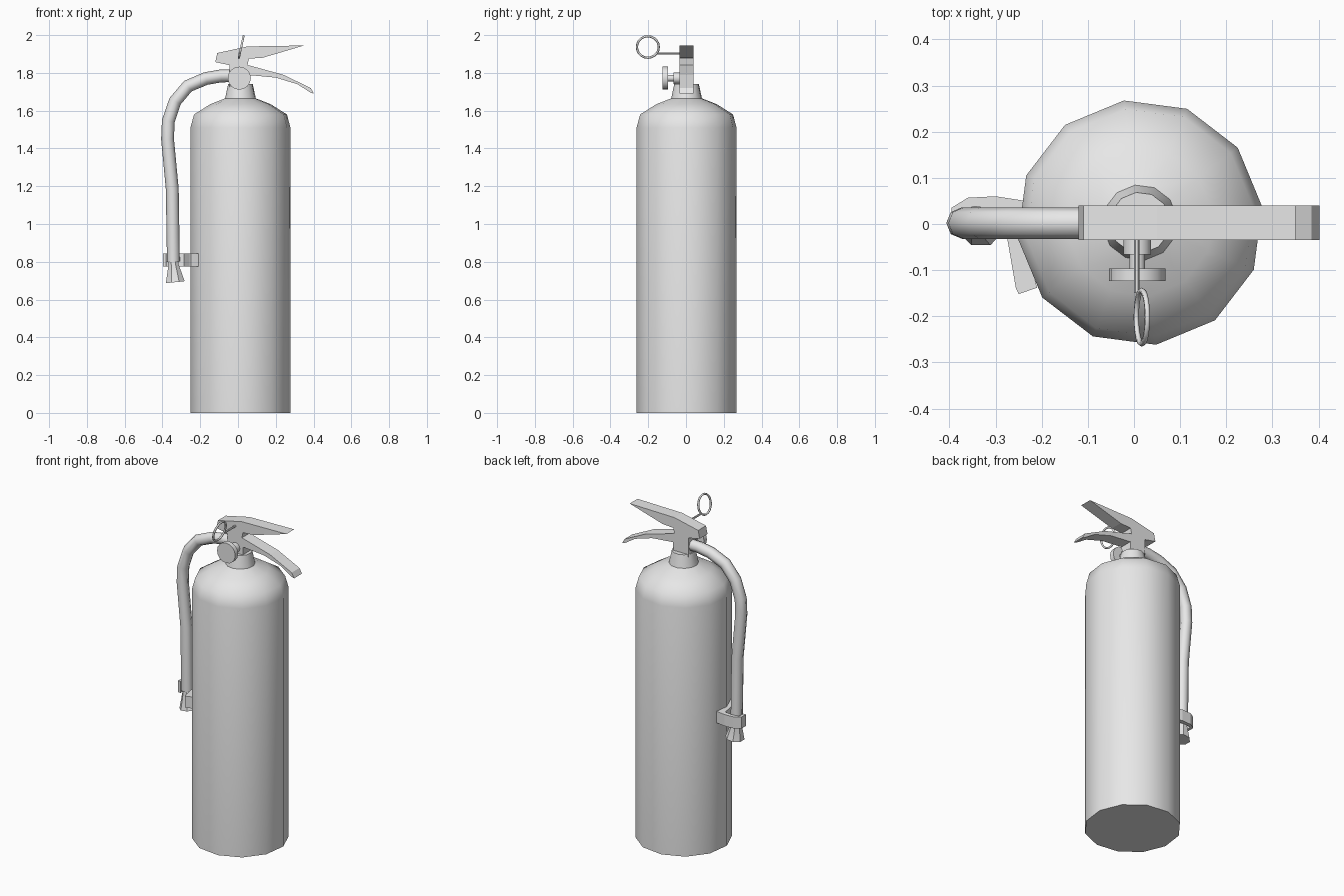
import bpy, bmesh, math
from mathutils import Matrix, Vector

cube = bpy.data.objects.get("Cube")
if cube:
    bpy.data.objects.remove(cube, do_unlink=True)

grey = bpy.data.materials.new("light grey")
grey.use_nodes = True
grey.diffuse_color = (0.8, 0.8, 0.8, 1)
grey.node_tree.nodes["Principled BSDF"].inputs["Base Color"].default_value = (0.8, 0.8, 0.8, 1)


def finish(obj, smooth):
    """Give a part its colour and shading."""
    obj.data.materials.clear()
    obj.data.materials.append(grey)
    bpy.ops.object.select_all(action='DESELECT')
    obj.select_set(True)
    bpy.context.view_layer.objects.active = obj
    if smooth:
        bpy.ops.object.shade_smooth_by_angle(angle=math.radians(smooth))
    return obj


def add_mesh(name, bm, smooth=0):
    bmesh.ops.recalc_face_normals(bm, faces=bm.faces[:])
    mesh = bpy.data.meshes.new(name)
    bm.to_mesh(mesh)
    bm.free()
    obj = bpy.data.objects.new(name, mesh)
    bpy.context.collection.objects.link(obj)
    return finish(obj, smooth)


def lathe(name, profile, sides, matrix, turn=0.0, smooth=40):
    """Closed solid of revolution from (radius, height) pairs."""
    bm = bmesh.new()
    rings = []
    for r, h in profile:
        angles = [turn + math.tau * i / sides for i in range(sides)]
        rings.append([bm.verts.new(matrix @ Vector((r * math.cos(a), r * math.sin(a), h)))
                      for a in angles])
    for low, high in zip(rings, rings[1:]):
        for i in range(sides):
            j = (i + 1) % sides
            bm.faces.new((low[i], low[j], high[j], high[i]))
    bm.faces.new(rings[0][::-1])
    bm.faces.new(rings[-1])
    return add_mesh(name, bm, smooth)


def prism(name, outline, offset, smooth=0):
    """Outline of 3D points pushed along an offset."""
    bm = bmesh.new()
    face = bm.faces.new([bm.verts.new(p) for p in outline])
    result = bmesh.ops.extrude_face_region(bm, geom=[face])
    moved = [g for g in result["geom"] if isinstance(g, bmesh.types.BMVert)]
    bmesh.ops.translate(bm, verts=moved, vec=offset)
    return add_mesh(name, bm, smooth)


def tube(name, points, radius, resolution):
    """Round tube along a path, turned into a mesh."""
    curve = bpy.data.curves.new(name, 'CURVE')
    curve.dimensions = '3D'
    curve.bevel_depth = radius
    curve.bevel_resolution = resolution
    curve.use_fill_caps = True
    spline = curve.splines.new('POLY')
    spline.points.add(len(points) - 1)
    for point, co in zip(spline.points, points):
        point.co = (*co, 1)
    obj = bpy.data.objects.new(name, curve)
    bpy.context.collection.objects.link(obj)
    bpy.ops.object.select_all(action='DESELECT')
    obj.select_set(True)
    bpy.context.view_layer.objects.active = obj
    bpy.ops.object.convert(target='MESH')
    return finish(bpy.context.object, 50)


# Tank with domed shoulder and neck
axis = Matrix.Translation((0.013, 0.003, 0))
lathe("tank", [(0.267, 0), (0.267, 1.51), (0.248, 1.58), (0.16, 1.635), (0.082, 1.665),
               (0.066, 1.74)], 12, axis, math.radians(7.5), 50)

# Valve block, squeeze lever and carrying handle
BACK, DEPTH = 0.04, Vector((0, -0.075, 0))


def side_plate(name, outline):
    prism(name, [(x, BACK, z) for x, z in outline], DEPTH)


side_plate("valve_block", [(-0.045, 1.72), (0.055, 1.72), (0.06, 1.79), (0.05, 1.84),
                           (0.06, 1.885), (-0.03, 1.885), (-0.045, 1.84)])
side_plate("squeeze_lever", [(-0.12, 1.857), (-0.11, 1.905), (0.05, 1.94), (0.35, 1.945),
                             (0.13, 1.88), (0.05, 1.875), (0.03, 1.84), (-0.04, 1.84)])
side_plate("carrying_handle", [(0.04, 1.845), (0.24, 1.79), (0.385, 1.72), (0.402, 1.69),
                               (0.385, 1.695), (0.315, 1.74), (0.2, 1.775), (0.04, 1.79)])

# Pressure gauge on the front of the valve
gauge_axis = Matrix.Translation((0.007, 0, 1.772)) @ Matrix.Rotation(math.radians(90), 4, 'X')
lathe("gauge", [(0.03, 0.03), (0.03, 0.066), (0.017, 0.066), (0.017, 0.096),
                (0.061, 0.096), (0.061, 0.124)], 16, gauge_axis)

# Safety pin and pull ring
tube("safety_pin", [(0.006, 0.03, 1.902), (0.006, -0.15, 1.902)], 0.006, 1)
bpy.ops.mesh.primitive_torus_add(major_segments=20, minor_segments=6, major_radius=0.058,
                                 minor_radius=0.006, location=(0.017, -0.202, 1.937),
                                 rotation=(0, math.radians(102), 0))
ring = bpy.context.object
ring.name = "pull_ring"
finish(ring, 70)

# Hose and flared nozzle
path = [(-0.03, 1.785), (-0.09, 1.784), (-0.17, 1.77), (-0.265, 1.73), (-0.333, 1.65),
        (-0.369, 1.545), (-0.373, 1.45), (-0.348, 1.185), (-0.342, 0.8)]
tube("hose", [(x, 0.002, z) for x, z in path], 0.034, 2)
nozzle_axis = (Matrix.Translation((-0.332, 0.004, 0.692))
               @ Matrix.Rotation(math.radians(-6), 4, 'Y'))
lathe("nozzle", [(0.054, 0), (0.03, 0.09), (0.03, 0.13)], 8, nozzle_axis, math.radians(22.5))

# Hose clip: a strap against the tank that hooks round the back of the hose
strap = [(-0.21, -0.138), (-0.25, -0.152), (-0.256, -0.14), (-0.275, -0.03), (-0.285, 0.03),
         (-0.345, 0.038), (-0.378, 0.03), (-0.38, -0.01), (-0.397, -0.008), (-0.396, 0.035),
         (-0.36, 0.057), (-0.3, 0.06), (-0.235, 0.05), (-0.24, -0.03)]
prism("hose_clip", [(x, y, 0.775) for x, y in strap], Vector((0, 0, 0.07)))
